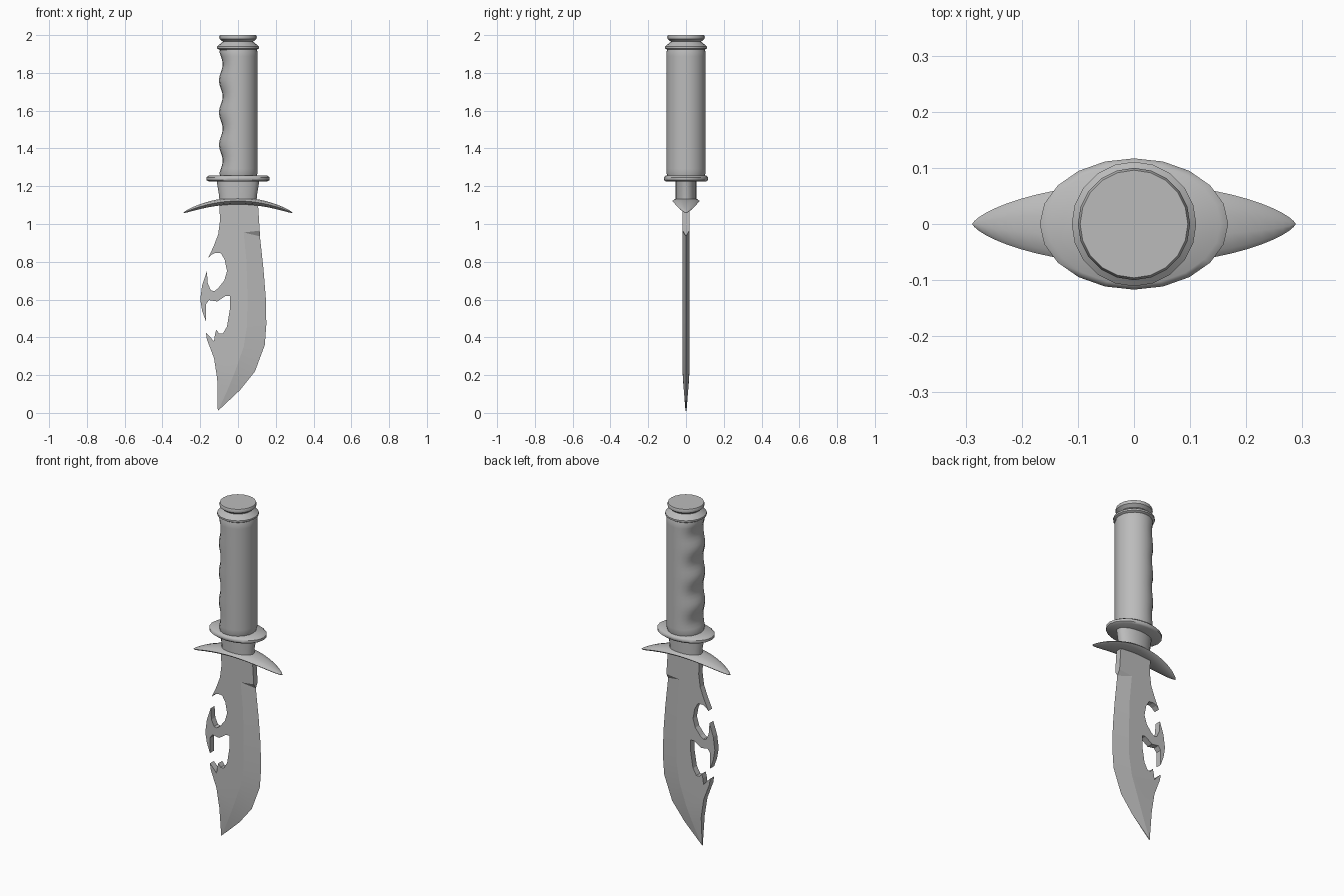
import bpy, bmesh, math

cube = bpy.data.objects.get("Cube")
if cube:
    bpy.data.objects.remove(cube, do_unlink=True)

GREY = (0.5, 0.5, 0.5, 1)
steel = bpy.data.materials.new("plain grey")
steel.use_nodes = True
steel.diffuse_color = GREY
steel.node_tree.nodes["Principled BSDF"].inputs["Base Color"].default_value = GREY

SIDES = 20
TAU = 2 * math.pi


def finish(name, bm, angle):
    """Turn a bmesh into a named, shaded object."""
    bmesh.ops.recalc_face_normals(bm, faces=bm.faces)
    mesh = bpy.data.meshes.new(name)
    bm.to_mesh(mesh)
    bm.free()
    mesh.materials.append(steel)
    obj = bpy.data.objects.new(name, mesh)
    bpy.context.collection.objects.link(obj)
    bpy.ops.object.select_all(action='DESELECT')
    obj.select_set(True)
    bpy.context.view_layer.objects.active = obj
    bpy.ops.object.shade_smooth_by_angle(angle=math.radians(angle))
    return obj


def loft(name, rings, angle=35):
    """Skin a list of point rings and cap both ends."""
    bm = bmesh.new()
    rows = [[bm.verts.new(p) for p in ring] for ring in rings]
    for a, b in zip(rows, rows[1:]):
        for i in range(len(a)):
            j = (i + 1) % len(a)
            bm.faces.new((a[i], a[j], b[j], b[i]))
    bm.faces.new(rows[0])
    bm.faces.new(rows[-1])
    return finish(name, bm, angle)


def oval(rx, ry, z, groove=0):
    """Horizontal ring, optionally pressed in on its -x side."""
    ring = []
    for i in range(SIDES):
        c, s = math.cos(TAU * i / SIDES), math.sin(TAU * i / SIDES)
        ring.append((rx * c + groove * max(0, -c) ** 2, ry * s, z))
    return ring


# Grip with four finger grooves
BOTTOM, TOP, STEPS = 1.25, 1.93, 32
grip = []
for k in range(STEPS + 1):
    t = k / STEPS
    depth = 0.01 * (1 - math.cos(TAU * 4 * t)) + 0.003
    r = 0.098 if k in (0, STEPS) else 0.104
    grip.append(oval(r, r, BOTTOM + (TOP - BOTTOM) * t, depth))
loft("grip", grip)

# Pommel collar and cap
pommel = [(.095, 1.92), (.111, 1.93), (.111, 1.94), (.09, 1.957), (.08, 1.965),
          (.098, 1.98), (.1, 1.99), (.096, 2)]
loft("pommel", [oval(r, r, z) for r, z in pommel])

# Oval ring below the grip
ring = [(.92, 1.225), (1, 1.233), (1, 1.247), (.92, 1.256)]
loft("grip_ring", [oval(.168 * f, .117 * f, z) for f, z in ring], 50)

# Neck between ring and crossguard
neck = [(.098, 1.11), (.1, 1.15), (.114, 1.235)]
loft("neck", [oval(x, .055, z) for x, z in neck])

# Drooping, leaf-shaped crossguard
guard = []
for k in range(-12, 13):
    u = 0.998 * math.sin(k / 12 * math.pi / 2)
    taper = 1 - u * u
    half_y, half_z = 0.072 * taper ** 0.7, 0.019 * taper ** 0.5
    mid = 1.122 - 0.062 * u * u
    guard.append([(0.288 * u, half_y * math.cos(TAU * i / 10),
                   mid + half_z * math.sin(TAU * i / 10)) for i in range(10)])
loft("crossguard", guard, 50)

# Blade: hooked spine from guard to tip, bevel ridge and cutting edge
spine = [(-.1, 1.12), (-.095, 1.02), (-.105, .945), (-.13, .88), (-.158, .82),
         (-.14, .838), (-.12, .847), (-.09, .845), (-.07, .81), (-.058, .75),
         (-.073, .7), (-.105, .66), (-.125, .645), (-.143, .648), (-.16, .685),
         (-.165, .75), (-.19, .675), (-.2, .6), (-.19, .54), (-.17, .485),
         (-.17, .575), (-.153, .597), (-.11, .59), (-.065, .62), (-.043, .62),
         (-.043, .55), (-.058, .458), (-.08, .42), (-.1, .42), (-.115, .44),
         (-.122, .415), (-.127, .378), (-.15, .405), (-.17, .425), (-.165, .39),
         (-.127, .29), (-.11, .18), (-.107, .01)]
ridge = [(.03, .955), (.045, .8), (.05, .62), (.048, .46), (.03, .35),
         (-.015, .22), (-.06, .11)]
edge = [(.116, .935), (.135, .76), (.147, .61), (.15, .47), (.142, .36),
        (.09, .22), (.01, .12)]
ricasso = [(.115, .965), (.105, 1.12)]


def half_thickness(z):
    return 0.018 * min(1, 0.1 + z / 0.22)


bm = bmesh.new()
outline = spine + ridge[::-1] + ricasso
edge_verts = [bm.verts.new((x, 0, z)) for x, z in edge]
sides = []
for sign in (-1, 1):
    flat = [bm.verts.new((x, sign * half_thickness(z), z)) for x, z in outline]
    sides.append(flat)
    bm.faces.new(flat)
    tip = flat[len(spine) - 1]
    crest = flat[len(spine):len(spine) + len(ridge)][::-1]
    # Ground bevel from ridge to cutting edge, closed at notch and tip
    for i in range(len(edge) - 1):
        bm.faces.new((crest[i], crest[i + 1], edge_verts[i + 1], edge_verts[i]))
    bm.faces.new((crest[-1], tip, edge_verts[-1]))
    bm.faces.new((crest[0], edge_verts[0], flat[-2]))
front, back = sides
n = len(outline)
walls = list(range(len(spine) - 1)) + [n - 2, n - 1]
for i in walls:
    j = (i + 1) % n
    bm.faces.new((front[i], front[j], back[j], back[i]))
bm.faces.new((front[n - 2], back[n - 2], edge_verts[0]))
last = len(spine) - 1
bm.faces.new((front[last], back[last], edge_verts[-1]))
bmesh.ops.recalc_face_normals(bm, faces=bm.faces)
bmesh.ops.triangulate(bm, faces=[f for f in bm.faces if len(f.verts) > 4])
finish("blade", bm, 5)
